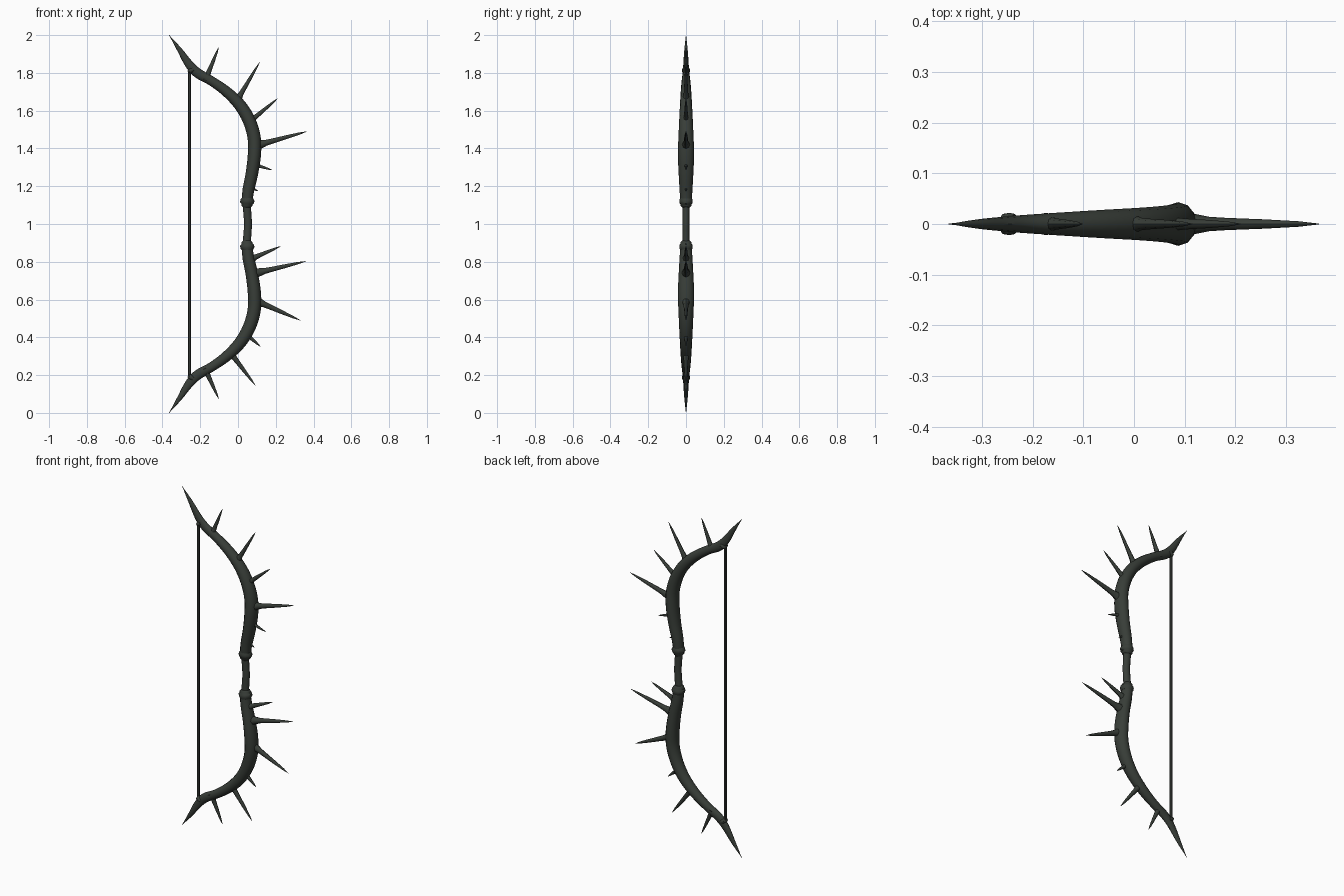
import bpy, bmesh, math
from mathutils import Vector


def material(name, rgb):
    m = bpy.data.materials.new(name)
    m.diffuse_color = (*rgb, 1)
    return m


wood = material("dark thorn wood", (0.040, 0.048, 0.040))
cord = material("dark bowstring", (0.030, 0.034, 0.030))


def smooth_path(keys, steps):
    """Catmull-Rom through (x, z, half width, half depth) keys."""
    k = [Vector(p) for p in keys]
    k = [2 * k[0] - k[1]] + k + [2 * k[-1] - k[-2]]
    out = []
    for i in range(1, len(k) - 2):
        a, b, c, d = k[i - 1:i + 3]
        for s in range(steps):
            t = s / steps
            out.append(0.5 * (2 * b + (c - a) * t + (2 * a - 5 * b + 4 * c - d) * t * t
                              + (3 * b - a - 3 * c + d) * t ** 3))
    return out + [k[-2]]


def loft(name, keys, mat, steps=1, sides=12, angle=45):
    """Elliptical tube swept along a path in the xz plane."""
    pts = smooth_path(keys, steps) if steps > 1 else [Vector(p) for p in keys]
    bm = bmesh.new()
    rings = []
    for i, p in enumerate(pts):
        q, r = pts[max(i - 1, 0)], pts[min(i + 1, len(pts) - 1)]
        t = Vector((r[0] - q[0], r[1] - q[1])).normalized()
        ring = []
        for j in range(sides):
            a = 2 * math.pi * j / sides
            w, d = max(p[2], 0.0008) * math.cos(a), max(p[3], 0.0008) * math.sin(a)
            ring.append(bm.verts.new((p[0] - t.y * w, d, p[1] + t.x * w)))
        rings.append(ring)
    for a, b in zip(rings, rings[1:]):
        for j in range(sides):
            n = (j + 1) % sides
            bm.faces.new((a[j], a[n], b[n], b[j]))
    bm.faces.new(rings[0])
    bm.faces.new(rings[-1])
    bmesh.ops.recalc_face_normals(bm, faces=bm.faces)
    me = bpy.data.meshes.new(name)
    bm.to_mesh(me)
    bm.free()
    me.materials.append(mat)
    ob = bpy.data.objects.new(name, me)
    bpy.context.collection.objects.link(ob)
    bpy.ops.object.select_all(action='DESELECT')
    ob.select_set(True)
    bpy.context.view_layer.objects.active = ob
    bpy.ops.object.shade_smooth_by_angle(angle=math.radians(angle))
    return ob


def thorn(name, base, tip, r):
    """Tapered spike with a flared root."""
    b, t = Vector(base), Vector(tip)
    prof = [(0, 1.9), (0.1, 1.45), (0.2, 1.05), (0.32, 0.9), (0.6, 0.68), (0.85, 0.4), (1, 0)]
    loft(name, [(*b.lerp(t, f), r * s, r * s * 0.9) for f, s in prof], wood, sides=8)


# limb, ending in a horn beyond the nock
limb = [(0.047, 1.11, 0.028, 0.030), (0.055, 1.18, 0.031, 0.034), (0.074, 1.27, 0.033, 0.039),
        (0.087, 1.37, 0.035, 0.043), (0.085, 1.46, 0.035, 0.040), (0.058, 1.55, 0.034, 0.036),
        (0.010, 1.63, 0.032, 0.032), (-0.060, 1.70, 0.028, 0.028), (-0.140, 1.757, 0.025, 0.023),
        (-0.215, 1.80, 0.026, 0.018), (-0.262, 1.85, 0.022, 0.014), (-0.310, 1.923, 0.013, 0.009),
        (-0.365, 2.0, 0, 0)]
# stepped collar between limb and grip
collar = [(0.047, 1.088, 0.021, 0.021), (0.047, 1.098, 0.030, 0.029), (0.048, 1.106, 0.030, 0.030),
          (0.048, 1.112, 0.037, 0.035), (0.050, 1.126, 0.037, 0.035), (0.051, 1.138, 0.029, 0.031)]
# wrapped cord around the nock
nock = [(-0.262, 1.803, 0.009, 0.010), (-0.258, 1.806, 0.012, 0.020),
        (-0.246, 1.814, 0.015, 0.022), (-0.236, 1.820, 0.012, 0.020)]

for side, flip in (("upper", False), ("lower", True)):
    for part, keys, steps in (("limb", limb, 4), ("collar", collar, 1), ("nock_wrap", nock, 1)):
        pts = [(x, 2 - z if flip else z, w, d) for x, z, w, d in keys]
        loft(side + "_" + part, pts, wood, steps)

# gently bowed grip
loft("grip", [(0.046, 0.89, 0.022, 0.019), (0.050, 0.95, 0.021, 0.018), (0.053, 1.0, 0.021, 0.018),
              (0.050, 1.05, 0.021, 0.018), (0.046, 1.11, 0.022, 0.019)], wood, 3)

# bowstring
loft("bowstring", [(-0.257, 0.195, 0.008, 0.008), (-0.257, 1.805, 0.008, 0.008)], cord, sides=8)

# thorns: root, tip, radius
thorns = [((-0.172, 1.762), (-0.102, 1.935), 0.013), ((-0.010, 1.645), (0.115, 1.857), 0.013),
          ((0.055, 1.535), (0.210, 1.665), 0.013), ((0.095, 1.415), (0.365, 1.490), 0.015),
          ((0.095, 1.312), (0.180, 1.286), 0.009), ((0.075, 1.190), (0.106, 1.174), 0.007),
          ((0.065, 0.813), (0.225, 0.882), 0.013), ((0.085, 0.738), (0.360, 0.803), 0.015),
          ((0.092, 0.595), (0.330, 0.490), 0.015), ((0.035, 0.425), (0.118, 0.352), 0.012),
          ((-0.050, 0.332), (0.092, 0.145), 0.014), ((-0.175, 0.235), (-0.102, 0.075), 0.013)]
for i, (root, tip, r) in enumerate(thorns, 1):
    thorn("thorn_%02d" % i, root, tip, r)
